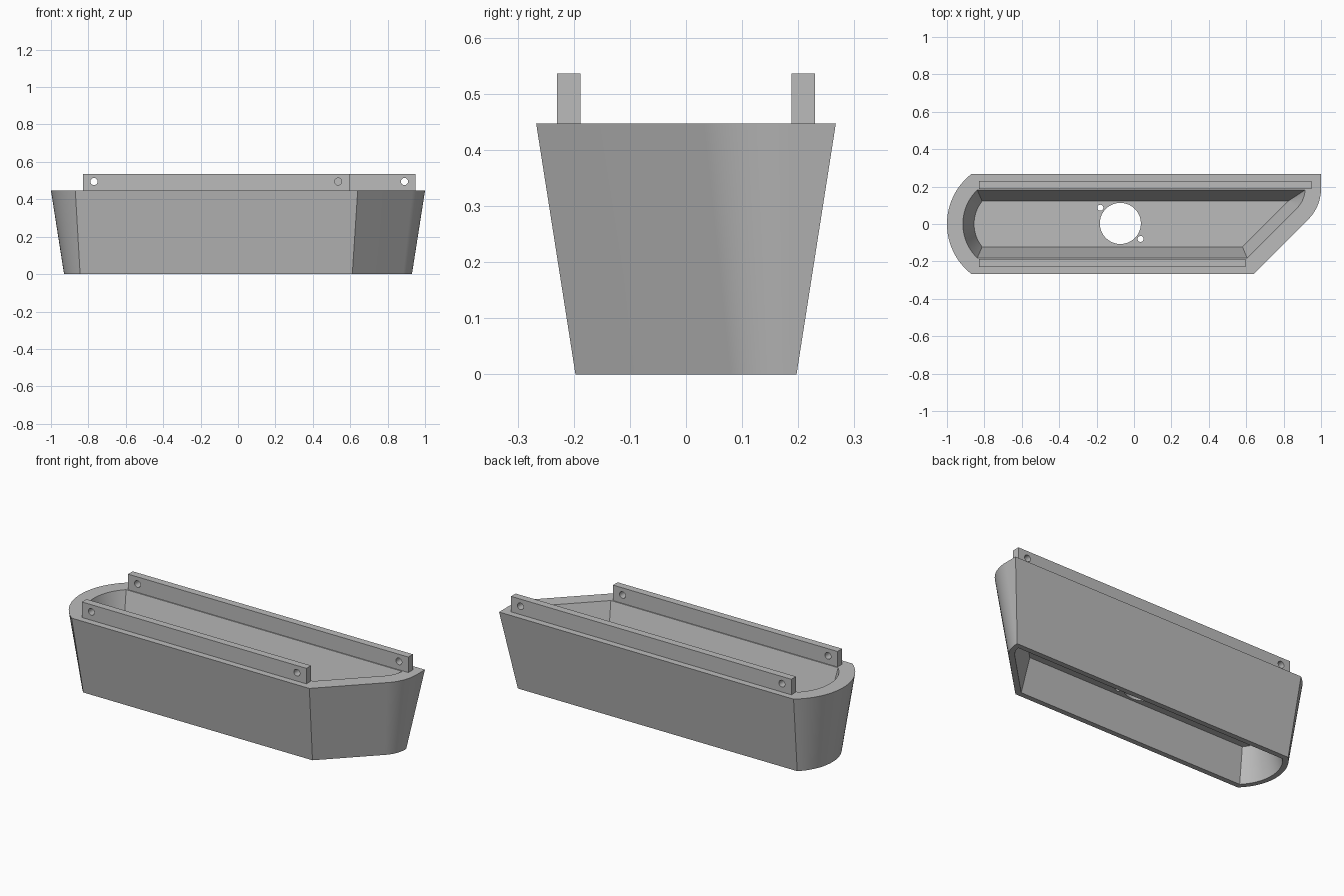
import bpy, bmesh, math
from mathutils import Matrix

cube = bpy.data.objects.get("Cube")
if cube:
    bpy.data.objects.remove(cube, do_unlink=True)

mat = bpy.data.materials.new("plain_grey")
mat.use_nodes = True
GREY = (0.5, 0.5, 0.5, 1)
mat.diffuse_color = GREY
mat.node_tree.nodes["Principled BSDF"].inputs["Base Color"].default_value = GREY

HALF, TOP, RAIL_TOP = 0.267, 0.447, 0.536
WEB_LOW, WEB_HIGH = 0.19, 0.225
SEG = 24


def arc(cx, cy, r, a0, a1):
    return [(cx + r * math.cos(a0 + (a1 - a0) * i / SEG),
             cy + r * math.sin(a0 + (a1 - a0) * i / SEG)) for i in range(SEG + 1)]


def outline(d):
    """Plan of the tray, moved inward by d, counter-clockwise."""
    y = HALF - d
    # angled front corner, then the rounded nose and its back corner
    pts = [(0.64 - d * math.tan(math.pi / 8), -y)]
    cx, cy, r = 0.766, 0.19, 0.234 - d
    end = math.asin(min(0, (y - cy) / r))
    pts += arc(cx, cy, r, -math.pi / 4, end)
    pts.append((cx + r * math.cos(end), y))
    # bowed opposite end
    r = 0.339 - d
    a = math.asin(y / r)
    pts += arc(-0.661, 0, r, math.pi - a, math.pi + a)
    return pts


def make_object(name, bm):
    bmesh.ops.remove_doubles(bm, verts=bm.verts, dist=1e-5)
    bmesh.ops.recalc_face_normals(bm, faces=bm.faces)
    mesh = bpy.data.meshes.new(name)
    bm.to_mesh(mesh)
    bm.free()
    mesh.materials.append(mat)
    obj = bpy.data.objects.new(name, mesh)
    bpy.context.collection.objects.link(obj)
    return obj


def drill(obj, x, y, z, r, axis="Z"):
    """Cut a round hole through the object."""
    bm = bmesh.new()
    turn = Matrix.Rotation(math.pi / 2, 4, "X") if axis == "Y" else Matrix()
    bmesh.ops.create_cone(bm, cap_ends=True, segments=40, radius1=r, radius2=r,
                          depth=0.15, matrix=Matrix.Translation((x, y, z)) @ turn)
    cutter = make_object("hole_cutter", bm)
    cutter.hide_render = True
    mod = obj.modifiers.new("hole", "BOOLEAN")
    mod.operation, mod.solver, mod.object = "DIFFERENCE", "EXACT", cutter
    activate(obj)
    bpy.ops.object.modifier_apply(modifier=mod.name)
    bpy.data.objects.remove(cutter, do_unlink=True)


def activate(obj):
    bpy.ops.object.select_all(action="DESELECT")
    obj.select_set(True)
    bpy.context.view_layer.objects.active = obj


def finish(obj):
    activate(obj)
    bpy.ops.object.shade_smooth_by_angle(angle=math.radians(25))


# Tray: drafted outside, with a recess above and below a thin web
bm = bmesh.new()
levels = [(0.145, WEB_LOW), (0.1, 0), (0.07, 0), (0, TOP), (0.085, TOP), (0.145, WEB_HIGH)]
rings = [[bm.verts.new((x, y, z)) for x, y in outline(d)] for d, z in levels]
for lower, upper in zip(rings, rings[1:]):
    n = len(lower)
    for i in range(n):
        j = (i + 1) % n
        bm.faces.new((lower[i], lower[j], upper[j], upper[i]))
bm.faces.new(rings[0])
bm.faces.new(rings[-1])
tray = make_object("tray_body", bm)

# Central opening and two screw holes in the web
for x, y, r in [(-0.073, 0.003, 0.11), (-0.18, 0.087, 0.016), (0.035, -0.08, 0.016)]:
    drill(tray, x, y, (WEB_LOW + WEB_HIGH) / 2, r)
finish(tray)

# Mounting rails along both long edges, each with a hole near its ends
for name, y, x_end in [("back_rail", 0.209, 0.95), ("front_rail", -0.209, 0.595)]:
    x_start = -0.83
    bm = bmesh.new()
    place = Matrix.Translation(((x_start + x_end) / 2, y, (TOP + RAIL_TOP) / 2))
    size = Matrix.Diagonal((x_end - x_start, 0.042, RAIL_TOP - TOP, 1))
    bmesh.ops.create_cube(bm, size=1, matrix=place @ size)
    rail = make_object(name, bm)
    for x in (x_start + 0.06, x_end - 0.06):
        drill(rail, x, y, 0.495, 0.019, "Y")
    finish(rail)
